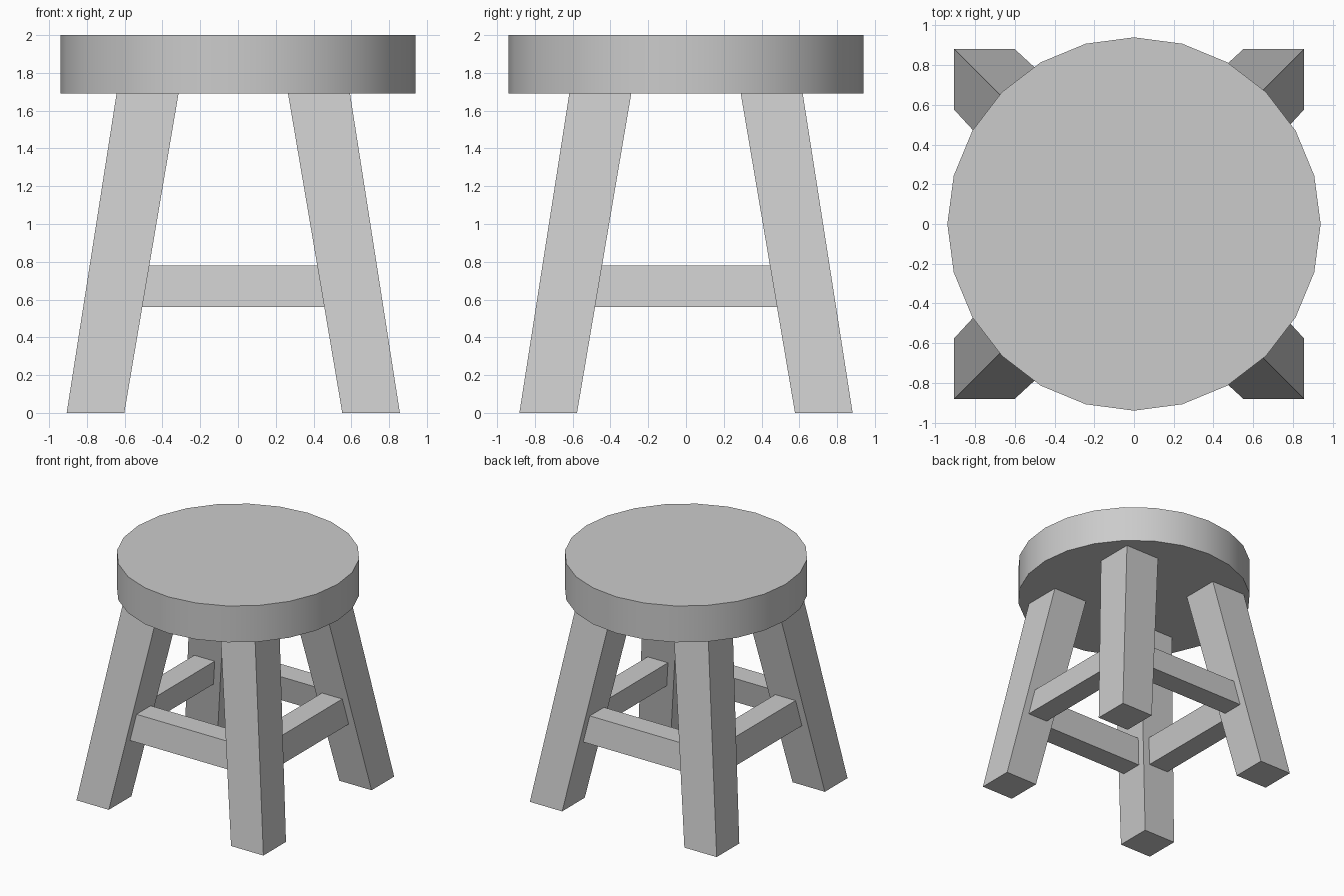
import bpy, bmesh

if "Cube" in bpy.data.objects:
    bpy.data.objects.remove(bpy.data.objects["Cube"])

SEAT_Z = 1.69      # underside of the seat
OFF_X = -0.025     # leg frame sits slightly off the seat centre


def outer(z):
    return 0.882 - 0.264 * z / SEAT_Z


def inner(z):
    return 0.577 - 0.287 * z / SEAT_Z


def make_object(name, bm):
    bmesh.ops.recalc_face_normals(bm, faces=bm.faces)
    mesh = bpy.data.meshes.new(name)
    bm.to_mesh(mesh)
    bm.free()
    obj = bpy.data.objects.new(name, mesh)
    bpy.context.collection.objects.link(obj)
    return obj


def loft(name, bottom, top):
    """Closed solid between two four-point rings."""
    bm = bmesh.new()
    a = [bm.verts.new(p) for p in bottom]
    b = [bm.verts.new(p) for p in top]
    bm.faces.new(a)
    bm.faces.new(b)
    for i in range(4):
        j = (i + 1) % 4
        bm.faces.new((a[i], a[j], b[j], b[i]))
    return make_object(name, bm)


def rect(x0, x1, y0, y1, z):
    return [(x + OFF_X, y, z) for x, y in ((x0, y0), (x1, y0), (x1, y1), (x0, y1))]


# Seat: 24-sided disc with a smooth rim
bm = bmesh.new()
bmesh.ops.create_cone(bm, cap_ends=True, segments=24, radius1=0.94, radius2=0.94, depth=2 - SEAT_Z)
bmesh.ops.translate(bm, verts=bm.verts, vec=(0, 0, (2 + SEAT_Z) / 2))
seat = make_object("seat", bm)
bpy.context.view_layer.objects.active = seat
seat.select_set(True)
bpy.ops.object.shade_smooth_by_angle()
seat.select_set(False)

# Four splayed legs
for sx, side in ((-1, "left"), (1, "right")):
    for sy, end in ((-1, "front"), (1, "back")):
        rings = [rect(sx * inner(z), sx * outer(z), sy * inner(z), sy * outer(z), z)
                 for z in (0, SEAT_Z)]
        loft(f"{end}_{side}_leg", *rings)

# Four rails between the legs, leaning with them and inset from their faces
INSET = 0.062
for s, end, side in ((-1, "front", "left"), (1, "back", "right")):
    cross, along = [], []
    for z in (0.56, 0.78):
        span = inner(z)
        near, far = s * (inner(z) + INSET), s * (outer(z) - INSET)
        cross.append(rect(-span, span, near, far, z))
        along.append(rect(near, far, -span, span, z))
    loft(f"{end}_rail", *cross)
    loft(f"{side}_rail", *along)
